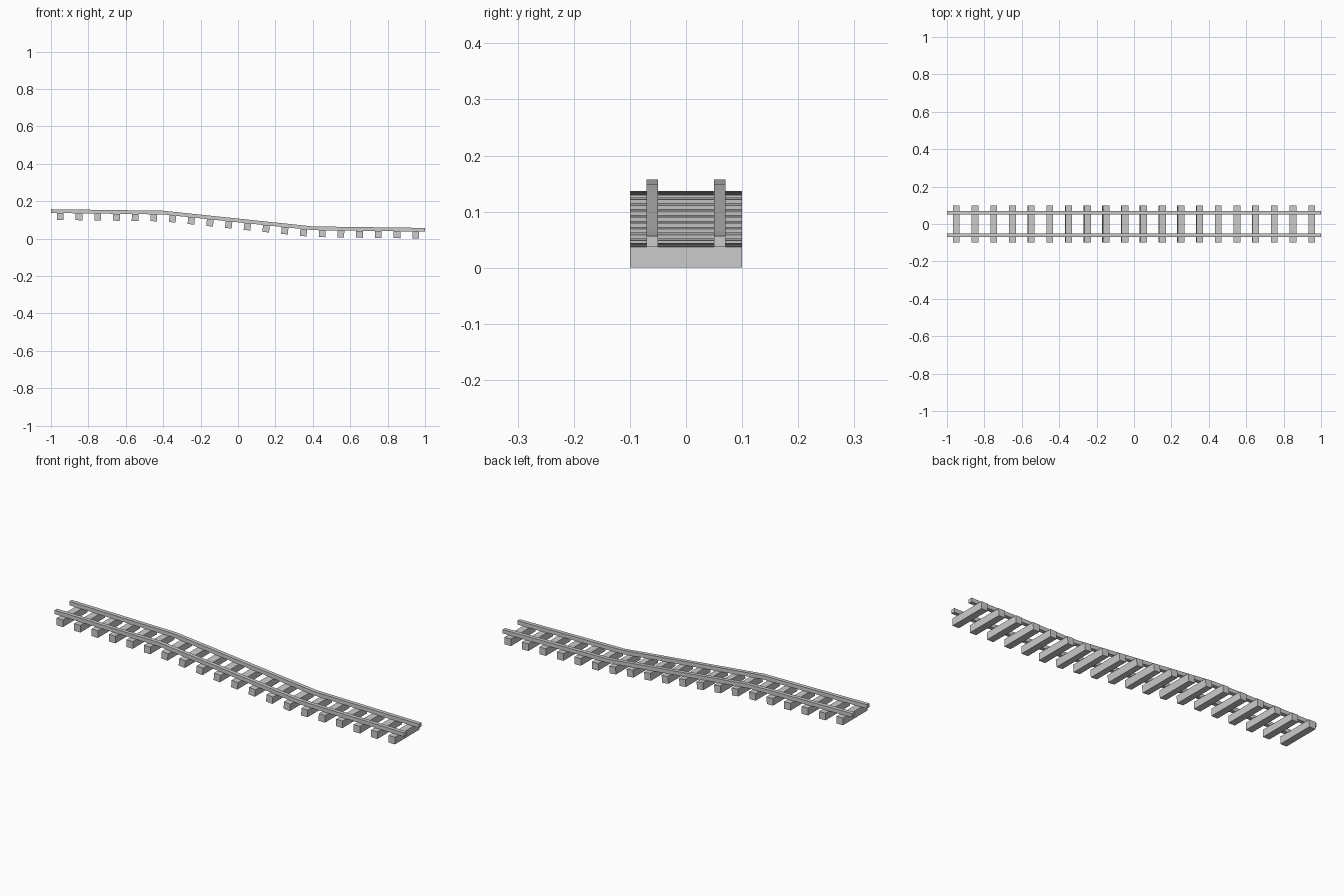
import bpy, bmesh, math

if "Cube" in bpy.data.objects:
    bpy.data.objects.remove(bpy.data.objects["Cube"])

# Height profile of the track (x, rail centre z)
PATH = [(-1.0, 0.147), (-0.4, 0.139), (0.4, 0.055), (1.0, 0.047)]
RAIL_W, RAIL_H = 0.02, 0.02
SLEEPER = (0.036, 0.2, 0.037)


def track_at(x):
    """Return rail centre height and slope at x."""
    for (x0, z0), (x1, z1) in zip(PATH, PATH[1:]):
        if x <= x1:
            slope = (z1 - z0) / (x1 - x0)
            return z0 + slope * (x - x0), slope


def make_rail(name, y):
    bm = bmesh.new()
    rings = []
    for x, z in PATH:
        rings.append([bm.verts.new((x, y + sy * RAIL_W / 2, z + sz * RAIL_H / 2))
                      for sy, sz in ((-1, -1), (1, -1), (1, 1), (-1, 1))])
    for a, b in zip(rings, rings[1:]):
        for i in range(4):
            j = (i + 1) % 4
            bm.faces.new((a[i], a[j], b[j], b[i]))
    bm.faces.new(rings[0])
    bm.faces.new(rings[-1])
    bmesh.ops.recalc_face_normals(bm, faces=bm.faces)
    mesh = bpy.data.meshes.new(name)
    bm.to_mesh(mesh)
    bm.free()
    bpy.context.collection.objects.link(bpy.data.objects.new(name, mesh))


# Two rails
make_rail("rail_front", -0.06)
make_rail("rail_back", 0.06)

# Sleepers tilted to follow the slope
for i in range(20):
    x = -0.95 + 0.1 * i
    z, slope = track_at(x)
    bpy.ops.mesh.primitive_cube_add(
        size=1, location=(x, 0, z - RAIL_H / 2 - SLEEPER[2] / 2),
        rotation=(0, -math.atan(slope), 0))
    ob = bpy.context.object
    ob.name = f"sleeper_{i + 1:02d}"
    ob.scale = SLEEPER
